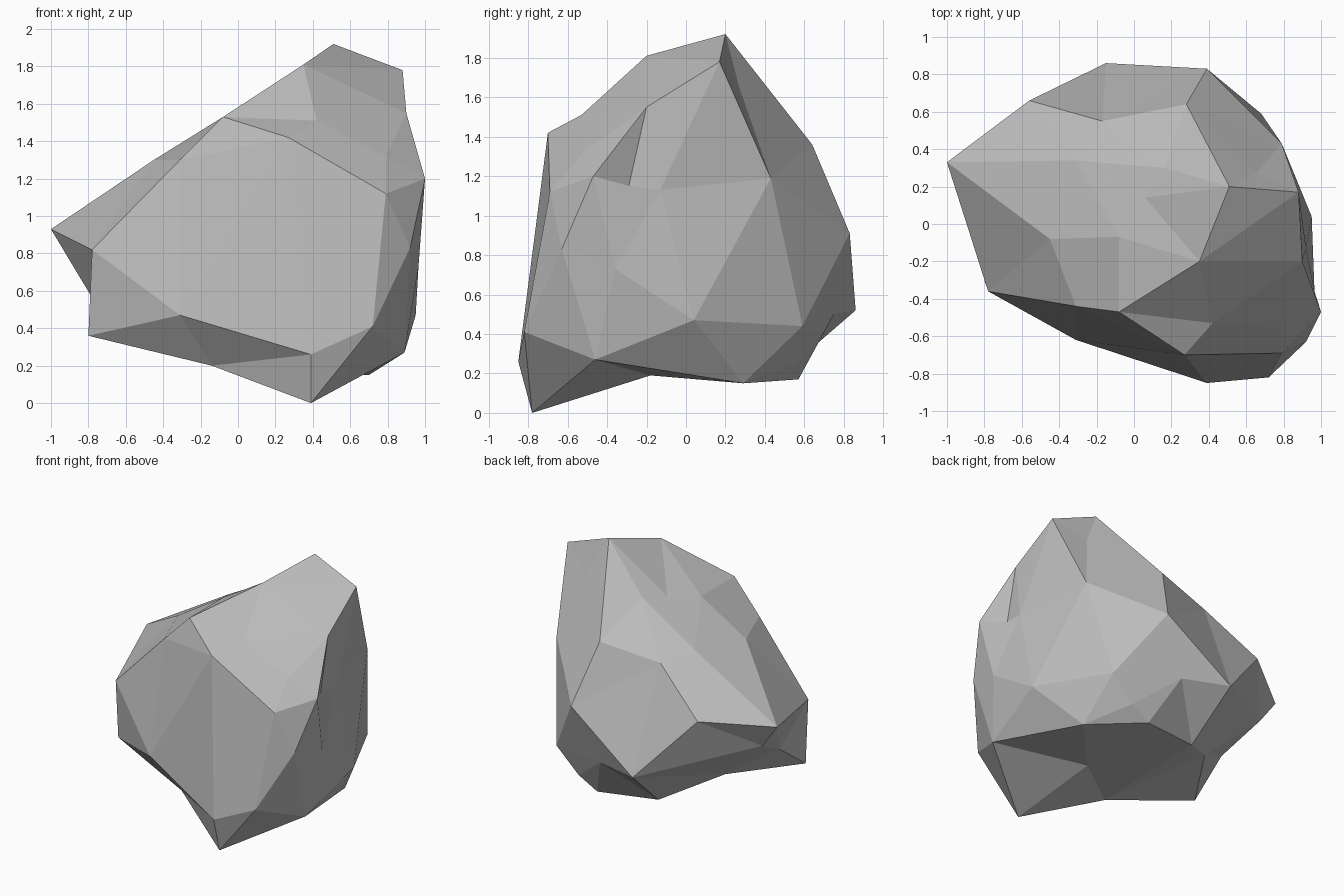
import bpy
import bmesh
from mathutils import Vector

default_cube = bpy.data.objects.get("Cube")
if default_cube:
    bpy.data.objects.remove(default_cube, do_unlink=True)


def make_material(name, colour):
    material = bpy.data.materials.new(name)
    material.use_nodes = True
    material.diffuse_color = colour
    shader = material.node_tree.nodes["Principled BSDF"]
    shader.inputs["Base Color"].default_value = colour
    shader.inputs["Roughness"].default_value = 0.9
    return material


# Corners of the rock, grouped from the summit down to the underside
summit = [(.51, .2, 1.92), (.35, -.2, 1.81), (.88, .17, 1.78), (.9, -.2, 1.55),
          (.65, .27, 1.65), (.42, -.53, 1.51), (.27, -.7, 1.42)]
shoulder = [(-.08, -.47, 1.53), (-.08, -.07, 1.53), (.06, .14, 1.57),
            (.16, .3, 1.6), (.28, .64, 1.36), (-.17, .55, 1.28),
            (-.31, .34, 1.34), (-.45, -.08, 1.3), (-.31, -.44, 1.3)]
notch = [(.79, -.52, 1.32), (1, -.47, 1.2), (.9, -.29, 1.15), (.92, -.13, 1.13),
         (.79, -.69, 1.12)]
girdle = [(.79, .43, 1.19), (.39, .83, .91), (-.56, .66, .98), (-1, .33, .93),
          (-.78, -.36, .82), (.92, -.63, .83), (.965, -.36, .73)]
skirt = [(-.87, .32, .75), (-.79, 0, .58), (-.8, -.3, .36), (-.31, -.62, .47),
         (.39, -.85, .26), (.72, -.82, .41), (.95, .04, .47), (.68, .59, .44),
         (.2, .75, .5), (-.15, .86, .52)]
underside = [(.39, -.78, 0), (-.14, -.48, .2), (-.47, .2, .38), (-.11, .49, .2),
             (.27, -.18, .19), (.35, .57, .17), (.5, .58, .26), (.7, .29, .15),
             (.89, -.46, .27)]


def wrap_skin(corners, centre, bulge):
    """Find the facets on a rounded copy of the corners, then restore them.

    A larger bulge keeps more of the true shape while the skin is wrapped.
    Returns None when the wrapping would swallow some corners.
    """
    bm = bmesh.new()
    originals = {}
    for corner in corners:
        arm = Vector(corner) - centre
        vert = bm.verts.new(arm.normalized() * arm.length ** bulge)
        originals[vert] = Vector(corner)
    bmesh.ops.convex_hull(bm, input=bm.verts[:])
    if any(not vert.link_faces for vert in bm.verts):
        bm.free()
        return None
    for vert, position in originals.items():
        vert.co = position
    return bm


# Wrap the rock as tightly as possible while every corner stays on the skin
corners = summit + shoulder + notch + girdle + skirt + underside
centre = Vector((.1, 0, .85))
skin = None
bulge = .8
while skin is None and bulge >= 0:
    skin = wrap_skin(corners, centre, bulge)
    bulge -= .05

# Merge nearly flat neighbours into broad facets
bmesh.ops.dissolve_limit(skin, angle_limit=.03, verts=skin.verts[:],
                         edges=skin.edges[:])
bmesh.ops.recalc_face_normals(skin, faces=skin.faces[:])

mesh = bpy.data.meshes.new("rock")
skin.to_mesh(mesh)
skin.free()
mesh.materials.append(make_material("stone grey", (.5, .5, .5, 1)))
rock = bpy.data.objects.new("rock", mesh)
bpy.context.collection.objects.link(rock)
